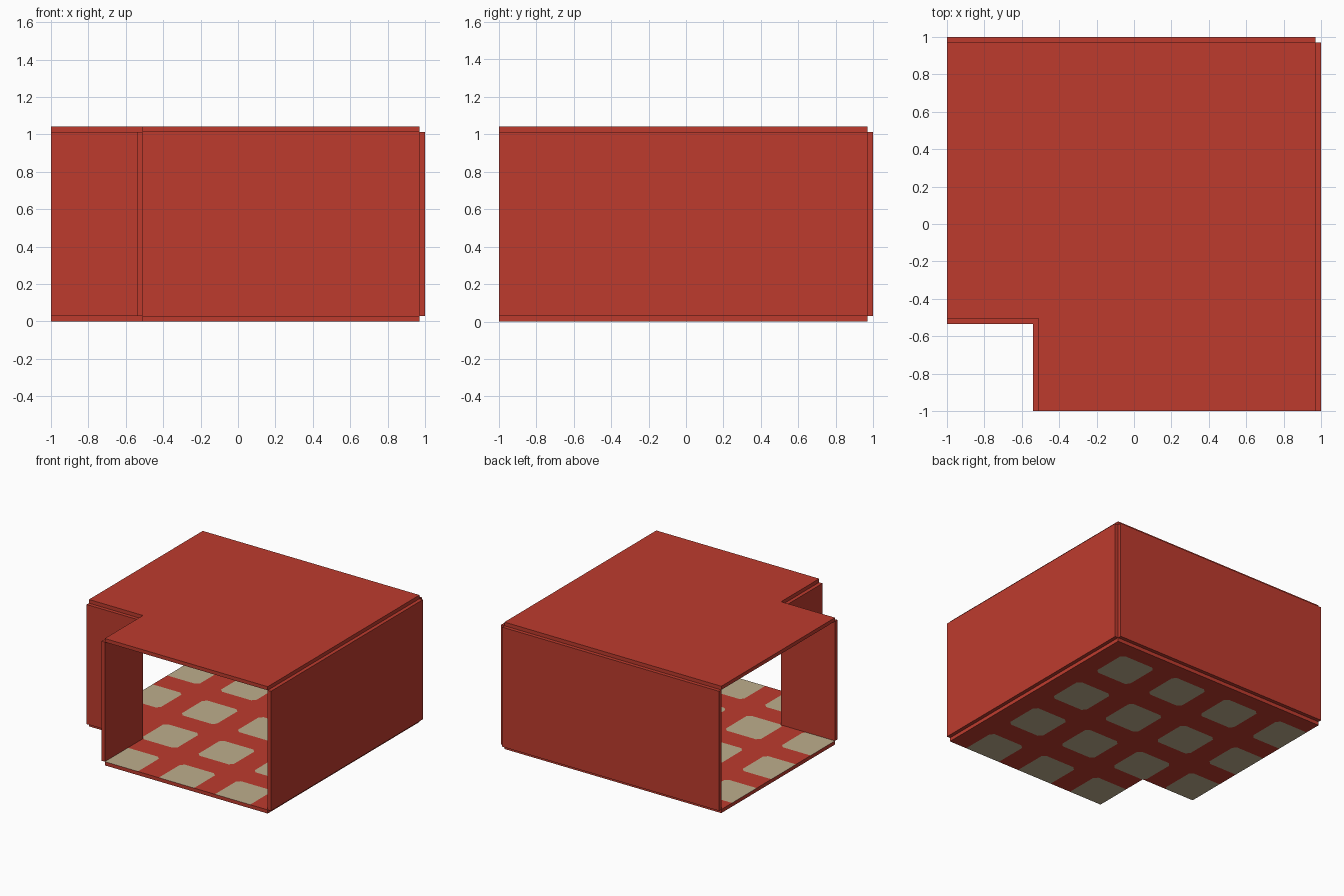
import bpy, bmesh
from mathutils import Vector

if "Cube" in bpy.data.objects:
    bpy.data.objects.remove(bpy.data.objects["Cube"])

T = 0.03                      # panel thickness
H = 1.042                     # full height
LO, HI = -1.0, 0.97           # slab extents in x and y
NX, NY = -0.51, -0.505        # inner corner of the notch
TILE, CLIP = 0.32, 0.028      # tile size and clipped corner
TX = [0.65 - 0.51 * i for i in range(4)]
TY = [0.67 - 0.51 * i for i in range(4)]


def material(name, rgb):
    m = bpy.data.materials.new(name)
    m.diffuse_color = (*rgb, 1)
    m.use_nodes = True
    m.node_tree.nodes["Principled BSDF"].inputs["Base Color"].default_value = m.diffuse_color
    return m


red = material("brick red", (0.515, 0.044, 0.027))
beige = material("beige tile", (0.515, 0.42, 0.265))


def finish(bm, name):
    bmesh.ops.recalc_face_normals(bm, faces=bm.faces[:])
    me = bpy.data.meshes.new(name)
    bm.to_mesh(me)
    bm.free()
    ob = bpy.data.objects.new(name, me)
    bpy.context.collection.objects.link(ob)
    me.materials.append(red)
    return ob


def wall(name, x0, x1, y0, y1):
    bm = bmesh.new()
    bmesh.ops.create_cube(bm, size=1)
    z0, z1 = T, H - T
    for v in bm.verts:
        v.co = Vector(((x0 + x1) / 2 + v.co.x * (x1 - x0),
                       (y0 + y1) / 2 + v.co.y * (y1 - y0),
                       (z0 + z1) / 2 + v.co.z * (z1 - z0)))
    return finish(bm, name)


def cuts(centres, notch):
    c = {LO, HI, notch}
    for t in centres:
        c |= {round(min(max(t + s * TILE / 2, LO), HI), 4) for s in (-1, 1)}
    return sorted(c)


def in_tile(p, grow=0.0):
    """True inside a tile, leaving out its clipped corners."""
    h = TILE / 2
    dx = min(abs(p.x - t) for t in TX)
    dy = min(abs(p.y - t) for t in TY)
    return dx < h and dy < h and dx + dy < 2 * h - CLIP + grow


def slab(name, z, xs, ys, tiled=False):
    """L-shaped panel made of grid cells, thickened upward."""
    bm = bmesh.new()
    for x0, x1 in zip(xs, xs[1:]):
        for y0, y1 in zip(ys, ys[1:]):
            if x1 <= NX + 1e-5 and y1 <= NY + 1e-5:
                continue
            bm.faces.new([bm.verts.new((x, y, z)) for x, y in
                          ((x0, y0), (x1, y0), (x1, y1), (x0, y1))])
    bmesh.ops.remove_doubles(bm, verts=bm.verts[:], dist=1e-4)
    if tiled:
        # clip the corners of every tile
        for tx in TX:
            for ty in TY:
                for sx in (-1, 1):
                    for sy in (-1, 1):
                        fs = [f for f in bm.faces
                              if abs(f.calc_center_median().x - tx) < TILE / 2
                              and abs(f.calc_center_median().y - ty) < TILE / 2]
                        es = list({e for f in fs for e in f.edges})
                        vs = list({v for f in fs for v in f.verts})
                        k = (TILE - CLIP) / 2
                        bmesh.ops.bisect_plane(
                            bm, geom=vs + es + fs, dist=1e-5,
                            plane_co=(tx + sx * k, ty + sy * k, z),
                            plane_no=(sx, sy, 0))
    ext = bmesh.ops.extrude_face_region(bm, geom=bm.faces[:], use_keep_orig=True)
    bmesh.ops.translate(bm, vec=(0, 0, T), verts=[
        g for g in ext["geom"] if isinstance(g, bmesh.types.BMVert)])
    bm.normal_update()
    if tiled:
        # tiles show on both flat sides, edges stay red
        for f in bm.faces:
            if abs(f.normal.z) > 0.5 and in_tile(f.calc_center_median()):
                f.material_index = 1
    ob = finish(bm, name)
    if tiled:
        ob.data.materials.append(beige)
    return ob


# floor and ceiling
slab("floor", 0, cuts(TX, NX), cuts(TY, NY), tiled=True)
slab("ceiling", H - T, [LO, NX, HI], [LO, NY, HI])

# walls stand just outside the slab edges; front and left stay open
wall("right_wall", HI, HI + T, LO, HI)
wall("back_wall", LO, HI, HI, HI + T)
wall("notch_side_wall", NX - T, NX, LO, NY)
wall("notch_back_wall", LO, NX - T, NY - T, NY)
